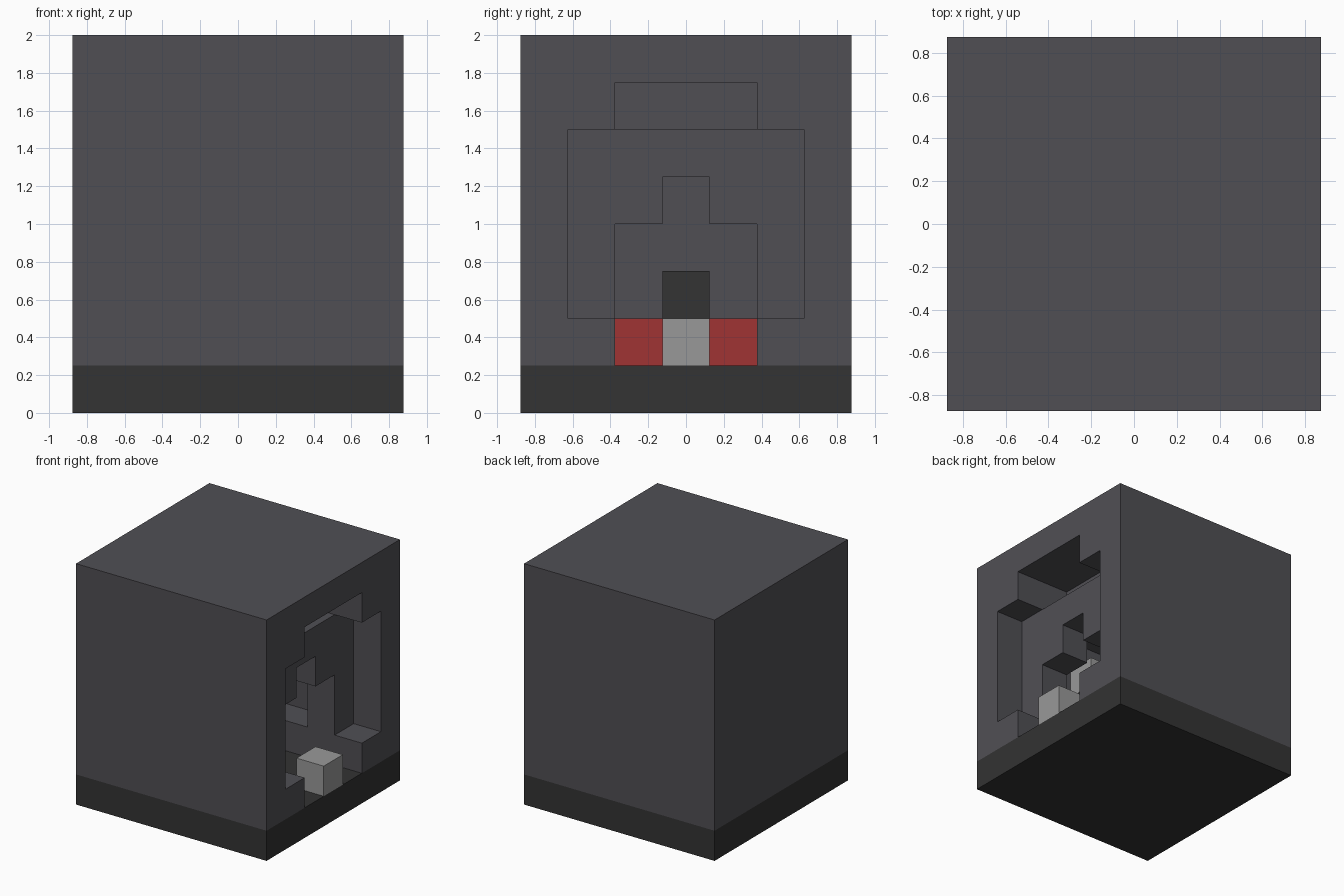
import bpy

if "Cube" in bpy.data.objects:
    bpy.data.objects.remove(bpy.data.objects["Cube"])


def material(name, hex_code):
    def linear(c):
        return c / 12.92 if c <= 0.04045 else ((c + 0.055) / 1.055) ** 2.4
    rgb = [linear(int(hex_code[i:i + 2], 16) / 255) for i in (0, 2, 4)]
    mat = bpy.data.materials.new(name)
    mat.use_nodes = True
    mat.diffuse_color = (*rgb, 1)
    mat.node_tree.nodes["Principled BSDF"].inputs["Base Color"].default_value = (*rgb, 1)
    return mat


stone = material("stone_grey", "504f54")
dark = material("charcoal", "333333")
pale = material("pale_grey", "999999")
red = material("ember_red", "a03333")


def box(name, x, y, z, mat=None):
    """Box from (min, max) ranges on each axis."""
    bpy.ops.mesh.primitive_cube_add(size=1)
    ob = bpy.context.object
    ob.name = name
    for v in ob.data.vertices:
        v.co = [r[0] if c < 0 else r[1] for c, r in zip(v.co, (x, y, z))]
    if mat:
        ob.data.materials.append(mat)
    return ob


def sym(half):
    return (-half, half)


# Base slab and solid body
W = 0.875
box("base", sym(W), sym(W), (0, 0.25), dark)
body = box("body", sym(W), sym(W), (0.25, 2), stone)

# Recesses and hollow chamber carved out of the body
cuts = [
    ("recess", (0.625, 1), sym(0.625), (0.5, 1.5)),
    ("upper_notch", (0.375, 1), sym(0.375), (1.5, 1.75)),
    ("chamber", (-0.625, 0.375), sym(0.625), (0.5, 1.75)),
    ("doorway", (0.25, 1), sym(0.375), (0.4, 1)),
    ("doorway_notch", (0.25, 1), sym(0.125), (0.9, 1.25)),
    ("fire_pit", (-0.625, 1), sym(0.375), (0.1, 0.6)),
]
# The upper notch ends at a wall in front of the chamber
cuts[2] = ("chamber", (-0.625, 0.375), sym(0.625), (0.5, 1.5))

for name, x, y, z in cuts:
    cutter = box(name + "_cutter", x, y, z)
    cutter.hide_render = True
    mod = body.modifiers.new(name, "BOOLEAN")
    mod.operation = "DIFFERENCE"
    mod.solver = "EXACT"
    mod.object = cutter
    bpy.context.view_layer.objects.active = body
    bpy.ops.object.modifier_apply(modifier=mod.name)
    bpy.data.objects.remove(cutter)

# Step block in the doorway
box("door_step", (0.625, W), sym(0.125), (0.25, 0.5), pale)

# Ember bed with a coal on top
box("ember_bed", (-0.625, 0.125), sym(0.375), (0.25, 0.5), red)
box("coal", (-0.375, -0.125), sym(0.125), (0.5, 0.75), dark)

# Pale brackets on the chamber side walls
for side, s in (("left", 1), ("right", -1)):
    y = sorted((s * 0.375, s * 0.625))
    box("bracket_" + side, (-0.125, 0.125), y, (1, 1.25), pale)
